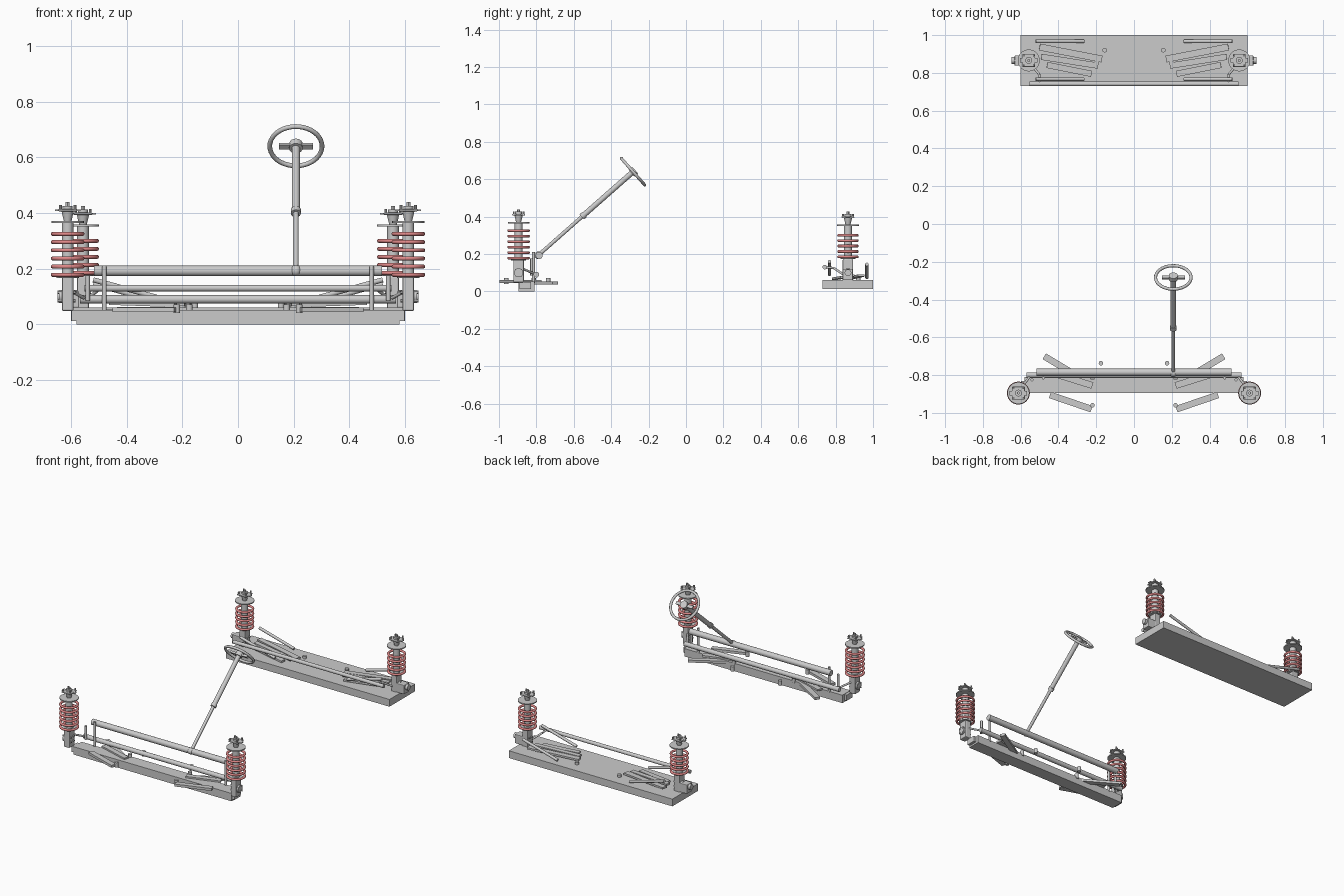
import bpy, math
from mathutils import Vector, Matrix

if "Cube" in bpy.data.objects:
    bpy.data.objects.remove(bpy.data.objects["Cube"])

red = bpy.data.materials.new("spring_red")
red.diffuse_color = (0.75, 0.25, 0.25, 1)
red.use_nodes = True
red.node_tree.nodes["Principled BSDF"].inputs["Base Color"].default_value = red.diffuse_color


def smooth(o):
    bpy.ops.object.shade_smooth_by_angle(angle=math.radians(40))
    return o


def rod(name, a, b, r, r2=None, n=20):
    a, b = Vector(a), Vector(b)
    d = b - a
    bpy.ops.mesh.primitive_cone_add(vertices=n, radius1=r, radius2=r if r2 is None else r2,
                                    depth=d.length, location=(a + b) / 2,
                                    rotation=d.to_track_quat('Z', 'Y').to_euler())
    o = bpy.context.object
    o.name = name
    return smooth(o)


def box(name, lo, hi, bevel=0):
    lo, hi = Vector(lo), Vector(hi)
    bpy.ops.mesh.primitive_cube_add(size=1, location=(lo + hi) / 2)
    o = bpy.context.object
    o.name = name
    o.scale = [abs(v) for v in hi - lo]
    bpy.ops.object.transform_apply(location=False, rotation=False, scale=True)
    if bevel:
        m = o.modifiers.new("bevel", 'BEVEL')
        m.width, m.segments = bevel, 2
    return o


def slat(name, a, b, width, thick):
    # flat board running between two points
    a, b = Vector(a), Vector(b)
    d = b - a
    x = d.normalized()
    y = Vector((0, 0, 1)).cross(x).normalized()
    o = box(name, (-d.length / 2, -width / 2, -thick / 2), (d.length / 2, width / 2, thick / 2))
    o.matrix_world = Matrix.Translation((a + b) / 2) @ Matrix((x, y, x.cross(y))).transposed().to_4x4()
    return o


def ring(name, c, R, r, rot=(0, 0, 0)):
    bpy.ops.mesh.primitive_torus_add(major_radius=R, minor_radius=r, major_segments=40,
                                     minor_segments=10, location=c, rotation=rot)
    o = bpy.context.object
    o.name = name
    return smooth(o)


def strut(tag, s, x, y, lo, hi, turns, seat, R):
    x *= s
    P = lambda dx, dy, z: (x + s * dx, y + dy, z)
    # lower clamp bracket with bolts
    box(tag + "_bracket", P(-.021, -.028, .048), P(.021, .028, .175), .006)
    for dy in (-.014, .014):
        for z in (.085, .115):
            rod(tag + "_bracket_bolt", P(-.028, dy, z), P(.036, dy, z), .006, n=6)
    rod(tag + "_hub_stub", P(.015, 0, .1), P(.032, 0, .1), .024)
    # damper body, coil seats and boot
    rod(tag + "_damper", P(0, 0, .15), P(0, 0, seat), .021)
    rod(tag + "_lower_seat", P(0, 0, lo - .012), P(0, 0, lo - .006), .04)
    rod(tag + "_upper_seat", P(0, 0, seat - .004), P(0, 0, seat + .003), .058, n=32)
    rod(tag + "_boot", P(0, 0, seat), P(0, 0, seat + .038), .013, .022)
    # coils
    for i in range(turns):
        o = ring(tag + "_coil", P(0, 0, lo + (hi - lo) * i / (turns - 1)), R, .0075)
        o.data.materials.append(red)
    # top mount with studs
    z = seat + .038
    box(tag + "_mount_plate", P(-.034, -.034, z), P(.034, .034, z + .008), .003)
    box(tag + "_mount_ear", P(-.046, -.012, z + .001), P(.046, .012, z + .007))
    for dx in (-.026, .026):
        for dy in (-.026, .026):
            rod(tag + "_mount_stud", P(dx, dy, z), P(dx, dy, z + .022), .005, n=8)
    rod(tag + "_mount_cap", P(0, 0, z), P(0, 0, z + .02), .018)
    rod(tag + "_mount_nut", P(0, 0, z), P(0, 0, z + .033), .008, n=6)


# base plates
box("rear_base_plate", (-.6, .73, .012), (.6, 1, .06))
box("front_beam", (-.58, -.895, 0), (.58, -.81, .052))

for s in (-1, 1):
    M = lambda x, y, z: (s * x, y, z)
    strut("front_strut", s, .612, -.895, .178, .325, 6, .368, .053)
    strut("rear_strut", s, .557, .866, .185, .3, 5, .355, .05)

    # front arms
    slat("front_rear_arm", M(.475, -.7, .045), M(.235, -.845, .045), .035, .016)
    slat("front_middle_arm", M(.43, -.79, .056), M(.22, -.855, .056), .035, .012)
    slat("front_lead_arm", M(.445, -.905, .052), M(.225, -.98, .052), .035, .016)
    for x, y in ((.175, -.737), (.22, -.96), (.22, -.815)):
        rod("front_arm_pin", M(x, y, .04), M(x, y, .072), .012)
    box("front_beam_end", M(.57, -.89, .012), M(.598, -.83, .05))

    # front drop links and short steering links
    rod("front_drop_link", M(.48, -.815, .045), M(.48, -.815, .212), .008)
    rod("front_outer_link", M(.54, -.825, .085), M(.54, -.825, .175), .008)
    rod("front_tie_link", M(.6, -.87, .12), M(.545, -.8, .09), .006)

    # rear arms
    slat("rear_upper_board", M(.5, .937, .085), M(.17, .873, .07), .036, .012)
    slat("rear_middle_board", M(.49, .885, .085), M(.19, .838, .072), .032, .012)
    slat("rear_lower_board", M(.46, .842, .076), M(.225, .795, .068), .032, .012)
    rod("rear_front_link", M(.52, .767, .16), M(.265, .767, .09), .009)
    rod("rear_back_link", M(.52, .967, .145), M(.265, .967, .075), .009)
    for x, y in ((.155, .92), (.2, .852)):
        rod("rear_arm_pin", M(x, y, .055), M(x, y, .076), .012)
    rod("rear_bar_link", M(.55, .85, .085), M(.5, .79, .125), .006)
    rod("rear_bar_link_end", M(.5, .79, .125), M(.5, .742, .13), .006)
    box("rear_hub_carrier", M(.57, .838, .06), M(.632, .892, .12), .004)
    rod("rear_hub_pin", M(.6, .866, .1), M(.648, .866, .1), .018)

# cross bars
rod("steering_rack", (-.517, -.785, .192), (.517, -.785, .192), .019)
rod("front_anti_roll_bar", (-.568, -.8, .09), (.568, -.8, .09), .015)
rod("rear_anti_roll_bar", (-.552, .742, .13), (.552, .742, .13), .012)

# steering column and wheel
X = .208
low, mid, hub = Vector((X, -.79, .193)), Vector((X, -.55, .405)), Vector((X, -.283, .64))
d = (hub - low).normalized()
rod("column_lower", low, mid, .01)
rod("column_upper", mid, hub, .0145)
rod("column_collar", mid - d * .01, mid + d * .01, .018)
bpy.ops.mesh.primitive_uv_sphere_add(radius=.02, location=low, segments=20, ring_count=12)
bpy.context.object.name = "column_joint"
smooth(bpy.context.object)
tilt = d.to_track_quat('Z', 'Y').to_euler()
ring("steering_wheel_rim", hub, .094, .0085, tilt)
rod("steering_wheel_hub", hub - d * .012, hub + d * .014, .024)
o = box("steering_wheel_spoke", (-.061, -.01, -.006), (.061, .01, .006))
o.location, o.rotation_euler = hub, (math.acos(d.z) * -1, 0, 0)
